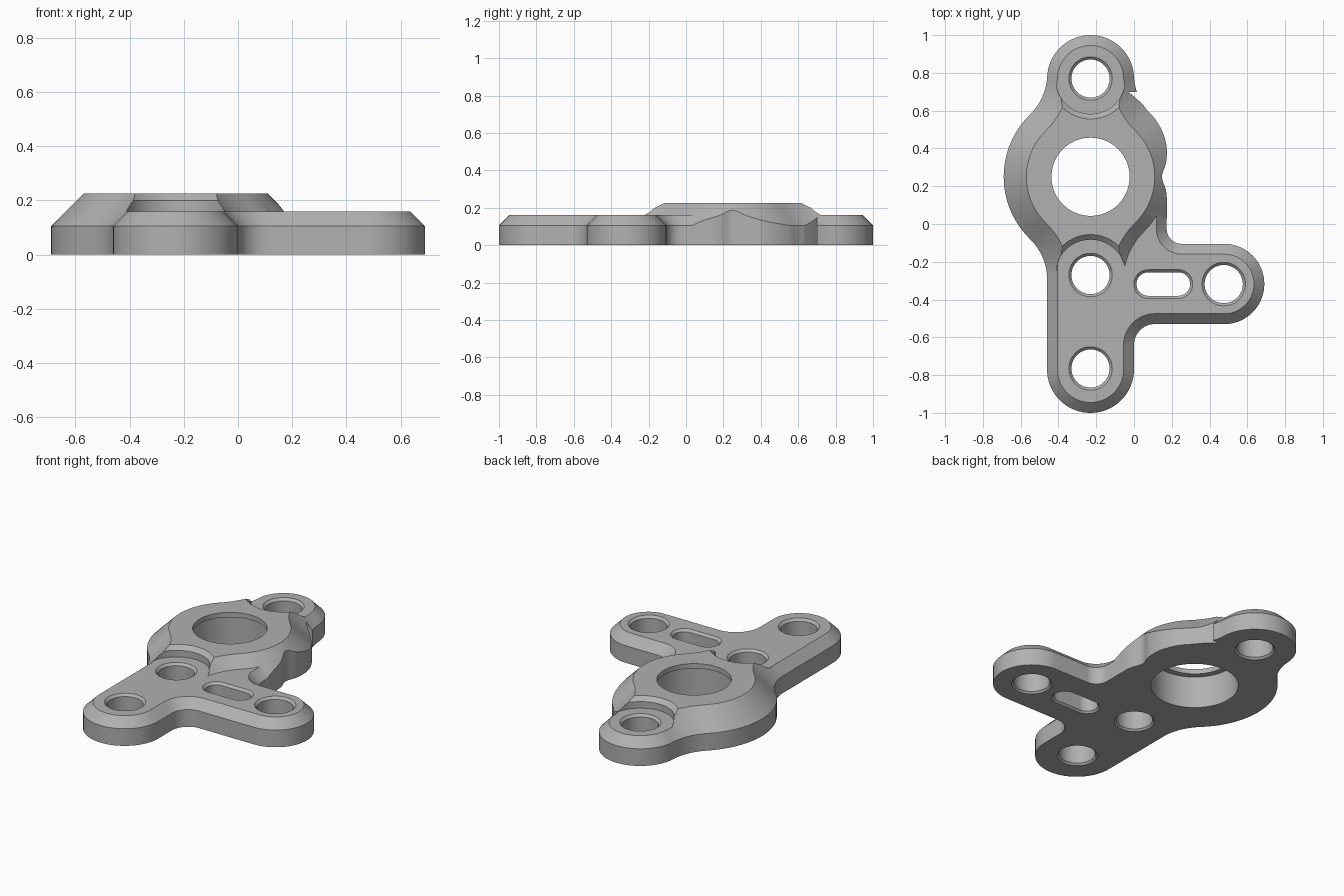
import bpy, bmesh, math
from math import pi, atan2, hypot, sqrt, tan, cos, sin

if "Cube" in bpy.data.objects:
    bpy.data.objects.remove(bpy.data.objects["Cube"])

metal = bpy.data.materials.new("plain grey metal")
metal.use_nodes = True
GREY = (0.44, 0.44, 0.44, 1)
metal.diffuse_color = GREY
metal.node_tree.nodes["Principled BSDF"].inputs["Base Color"].default_value = GREY


def ring(arcs, inset):
    """Points of a chain of arcs; arcs with falling angle are concave."""
    pts = []
    for cx, cy, r, a0, a1 in arcs:
        rr = r - inset if a1 > a0 else r + inset
        n = max(4, int(abs(a1 - a0) / (pi / 36)))
        for i in range(n + 1):
            a = a0 + (a1 - a0) * i / n
            pts.append((cx + rr * cos(a), cy + rr * sin(a)))
    return pts


def loft(name, rings):
    """Solid through rings given as (z, points)."""
    bm = bmesh.new()
    loops = [[bm.verts.new((x, y, z)) for x, y in pts] for z, pts in rings]
    n = len(loops[0])
    for lo, hi in zip(loops, loops[1:]):
        for i in range(n):
            j = (i + 1) % n
            bm.faces.new((lo[i], lo[j], hi[j], hi[i]))
    bm.faces.new(loops[0][::-1])
    bm.faces.new(loops[-1])
    bmesh.ops.remove_doubles(bm, verts=bm.verts, dist=1e-5)
    bmesh.ops.recalc_face_normals(bm, faces=bm.faces)
    mesh = bpy.data.meshes.new(name)
    bm.to_mesh(mesh)
    bm.free()
    mesh.materials.append(metal)
    ob = bpy.data.objects.new(name, mesh)
    bpy.context.collection.objects.link(ob)
    return ob


def solid(name, arcs, layers):
    return loft(name, [(z, ring(arcs, d)) for z, d in layers])


def boolean(target, tool, operation):
    mod = target.modifiers.new(operation, 'BOOLEAN')
    mod.operation, mod.solver, mod.object = operation, 'EXACT', tool
    bpy.context.view_layer.objects.active = target
    bpy.ops.object.modifier_apply(modifier=mod.name)
    bpy.data.objects.remove(tool)


def rounded(corners):
    """Arc chain of a counter-clockwise polygon with rounded corners."""
    arcs = []
    for i, (x, y, r) in enumerate(corners):
        px, py, _ = corners[i - 1]
        nx, ny, _ = corners[(i + 1) % len(corners)]
        l0, l1 = hypot(x - px, y - py), hypot(nx - x, ny - y)
        ux, uy, vx, vy = (x - px) / l0, (y - py) / l0, (nx - x) / l1, (ny - y) / l1
        turn = atan2(ux * vy - uy * vx, ux * vx + uy * vy)
        s = 1 if turn > 0 else -1
        t = r * tan(abs(turn) / 2)
        cx, cy = x - ux * t - s * uy * r, y - uy * t + s * ux * r
        a = atan2(-s * ux, s * uy)
        arcs.append((cx, cy, r, a, a + turn))
    return arcs


def circle(x, y, r):
    return [(x, y, r, 0, 2 * pi)]


# Hub outline: big disc with a small boss at each end, joined by fillets
HX, HY, HUB, BOSS, GAP, FIL = -0.23, 0.25, 0.46, 0.23, 0.52, 0.3
d1, d2 = HUB + FIL, BOSS + FIL
fy = (d1 * d1 + GAP * GAP - d2 * d2) / (2 * GAP)
fx = sqrt(d1 * d1 - fy * fy)
h = atan2(fy, fx)
b = atan2(fy - GAP, fx)
half = [
    (0, 0, HUB, -h, h),
    (fx, fy, FIL, pi + h, pi + b),
    (0, GAP, BOSS, b, pi - b),
    (-fx, fy, FIL, -b, -h),
]
hub_arcs = [(HX + x, HY + y, r, a0, a1) for x, y, r, a0, a1 in half]
hub_arcs += [(HX - x, HY - y, r, a0 + pi, a1 + pi) for x, y, r, a0, a1 in half]
bracket = solid("bracket_body", hub_arcs, [(0, 0), (0.105, 0), (0.225, 0.12)])

# Seats sunk around the two boss holes
for y, floor in ((HY + GAP, 0.16), (HY - GAP, 0.159)):
    seat = solid("seat_cutter", circle(HX, y, 0.187),
                 [(floor, 0), (0.2, 0), (0.225, -0.027), (0.3, -0.027)])
    boolean(bracket, seat, 'DIFFERENCE')

# Trimmed right flank with a shallow scallop
flank = []
for i in range(61):
    y = -0.1 + 0.8 * i / 60
    x = 0.174 - 0.026 * math.exp(-((y - HY) / 0.055) ** 2) - 2 * max(0, y - 0.38) ** 2
    flank.append((x, y))
outline = [(0.6, -0.1), (0.6, 0.7)] + flank[::-1]
boolean(bracket, loft("flank_cutter", [(-0.1, outline), (0.4, outline)]), 'DIFFERENCE')

# Column and side arm plate
plate_arcs = rounded([
    (-0.4605, -1, 0.23), (0, -1, 0.23), (0, -0.53, 0.11),
    (0.69, -0.53, 0.212), (0.69, -0.105, 0.212), (0.173, -0.105, 0.08),
    (0.173, 0.12, 0.06), (-0.4605, 0.12, 0.06),
])
plate = solid("arm_plate", plate_arcs, [(0, 0), (0.105, 0), (0.16, 0.055)])
boolean(bracket, plate, 'UNION')

# Main bore with a thin lip at the top
bore = solid("bore_cutter", circle(HX, HY, 0.207),
             [(-0.1, -0.036), (0.195, -0.036), (0.195001, 0), (0.4, 0)])
boolean(bracket, bore, 'DIFFERENCE')

# Chamfered bolt holes and slot
slot = [(0.235, -0.318, 0.062, -pi / 2, pi / 2), (0.075, -0.318, 0.062, pi / 2, 3 * pi / 2)]
holes = [circle(HX, y, 0.101) for y in (HY + GAP, HY - GAP, -0.765)]
for arcs in holes + [circle(0.475, -0.318, 0.101), slot]:
    cutter = solid("hole_cutter", arcs, [(-0.1, -0.011), (0, -0.011), (0.011, 0),
                                         (0.146, 0), (0.16, -0.014), (0.3, -0.014)])
    boolean(bracket, cutter, 'DIFFERENCE')

# Smooth curved walls, crisp edges
bpy.ops.object.select_all(action='DESELECT')
bracket.select_set(True)
bpy.context.view_layer.objects.active = bracket
bpy.ops.object.shade_smooth_by_angle(angle=math.radians(25))
